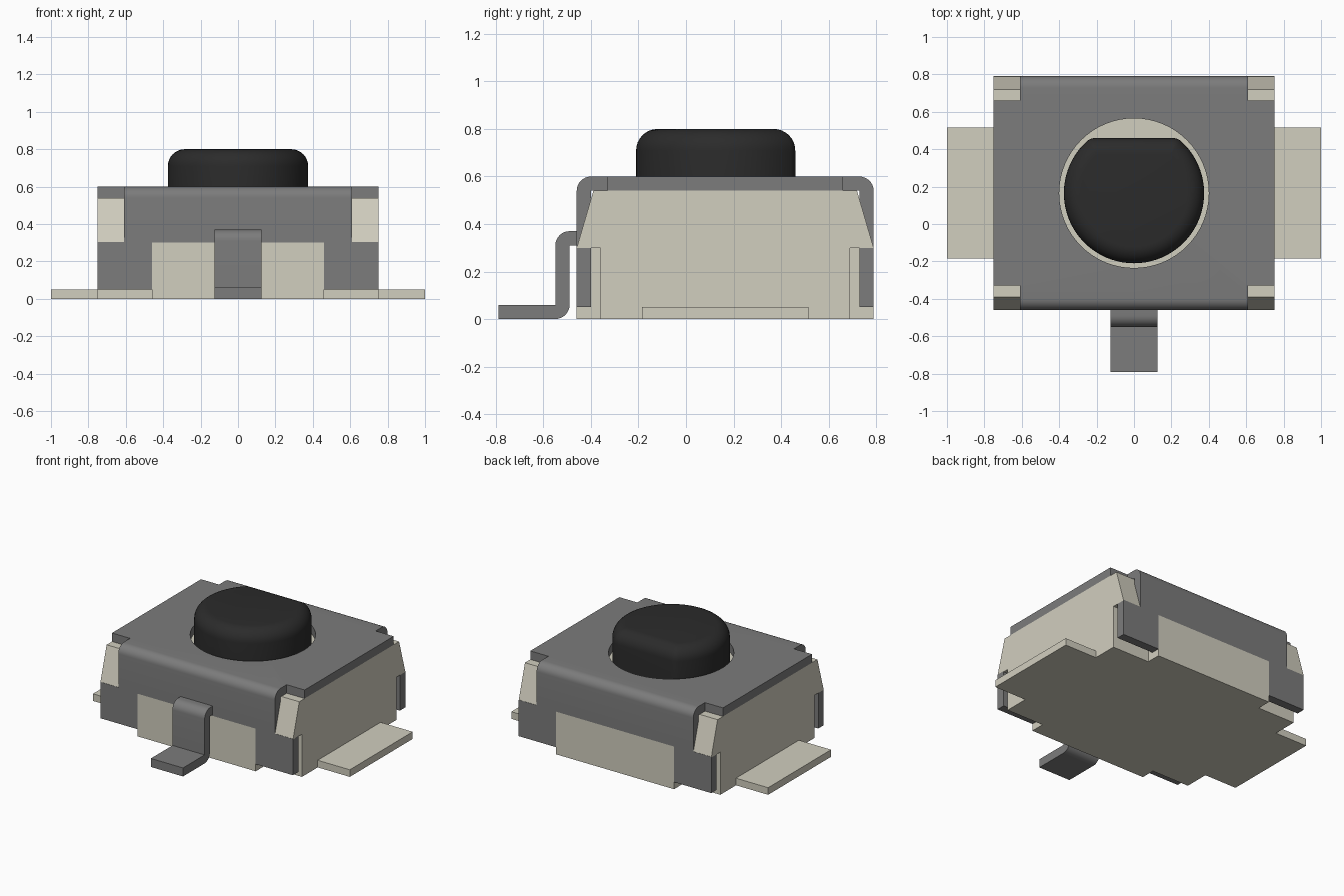
import bpy, bmesh, math
from mathutils import Vector

if "Cube" in bpy.data.objects:
    bpy.data.objects.remove(bpy.data.objects["Cube"], do_unlink=True)

CY = 0.165                      # centre of the switch body in y
FRONT, BACK = -0.46, 0.79


def material(name, rgb):
    m = bpy.data.materials.new(name)
    m.use_nodes = True
    m.diffuse_color = (*rgb, 1)
    m.node_tree.nodes["Principled BSDF"].inputs["Base Color"].default_value = (*rgb, 1)
    return m


cream = material("cream plastic", (0.64, 0.62, 0.52))
steel = material("grey metal", (0.2, 0.2, 0.2))
black = material("black rubber", (0.024, 0.024, 0.024))


def prism(name, outline, lo, hi, axis, mat=None):
    """Extrude a closed outline along x (points are y, z) or z (points are x, y)."""
    bm = bmesh.new()
    place = (lambda a, b: (lo, a, b)) if axis == "x" else (lambda a, b: (a, b, lo))
    face = bm.faces.new([bm.verts.new(place(a, b)) for a, b in outline])
    step = Vector((hi - lo, 0, 0) if axis == "x" else (0, 0, hi - lo))
    new = bmesh.ops.extrude_face_region(bm, geom=[face])["geom"]
    bmesh.ops.translate(bm, vec=step, verts=[v for v in new if isinstance(v, bmesh.types.BMVert)])
    bmesh.ops.recalc_face_normals(bm, faces=bm.faces)
    mesh = bpy.data.meshes.new(name)
    bm.to_mesh(mesh)
    bm.free()
    obj = bpy.data.objects.new(name, mesh)
    bpy.context.collection.objects.link(obj)
    if mat:
        mesh.materials.append(mat)
    return obj


def box(name, x, y, z, mat=None):
    return prism(name, [(x[0], y[0]), (x[1], y[0]), (x[1], y[1]), (x[0], y[1])], *z, "z", mat)


def arc(cx, cy, r, start, end, n=8):
    angles = [math.radians(start + (end - start) * i / n) for i in range(n + 1)]
    return [(cx + r * math.cos(t), cy + r * math.sin(t)) for t in angles]


def activate(obj):
    bpy.ops.object.select_all(action="DESELECT")
    obj.select_set(True)
    bpy.context.view_layer.objects.active = obj


def cut(obj, cutters):
    activate(obj)
    for c in cutters:
        mod = obj.modifiers.new("cut", "BOOLEAN")
        mod.operation, mod.solver, mod.object = "DIFFERENCE", "EXACT", c
        bpy.ops.object.modifier_apply(modifier=mod.name)
        bpy.data.objects.remove(c, do_unlink=True)


def smooth(obj, angle=30):
    activate(obj)
    bpy.ops.object.shade_smooth_by_angle(angle=math.radians(angle))


def corners(x, depth, z):
    """Four boxes that bite into the corners of the body outline."""
    return [box("corner_cutter", sorted((s * x, s * 0.9)), y, z)
            for s in (-1, 1) for y in ((FRONT - 0.1, FRONT + depth), (BACK - depth, BACK + 0.1))]


# Plastic base: tapered above the shoulder, notched for the cover legs
base = prism("base", [(FRONT, 0), (BACK, 0), (BACK, 0.3), (BACK - 0.07, 0.54),
                      (FRONT + 0.07, 0.54), (FRONT, 0.3)], -0.75, 0.75, "x", cream)
cut(base, corners(0.46, 0.10, (-0.1, 0.3)))

# Bent sheet cover with corner cutouts, front and back windows and a round opening
T, R = 0.06, 0.06
profile = ([(FRONT, 0.05)] + arc(FRONT + R, 0.6 - R, R, 180, 90) + arc(BACK - R, 0.6 - R, R, 90, 0)
           + [(BACK, 0.05), (BACK - T, 0.05), (BACK - T, 0.54), (FRONT + T, 0.54), (FRONT + T, 0.05)])
cover = prism("cover", profile, -0.75, 0.75, "x", steel)
window = box("window_cutter", (-0.46, 0.46), (-1, 1), (-0.1, 0.3))
hole = prism("hole_cutter", arc(0, CY, 0.4, 0, 360, 64)[:-1], 0.5, 0.7, "z")
cut(cover, corners(0.61, 0.13, (0.305, 0.8)) + [window, hole])
smooth(cover)

# Round button with one flattened side and a soft top edge
flat, r, fillet = 0.295, 0.375, 0.07
reach = flat - fillet
fx = math.sqrt((r - fillet) ** 2 - reach ** 2)
tilt = math.degrees(math.atan2(reach, fx))
outline = (arc(fx, CY + reach, fillet, tilt, 90, 6) + arc(-fx, CY + reach, fillet, 90, 180 - tilt, 6)
           + arc(0, CY, r, 180 - tilt, 360 + tilt, 60)[1:-1])
button = prism("button", outline, 0.5, 0.8, "z", black)
bm = bmesh.new()
bm.from_mesh(button.data)
rim = [e for e in bm.edges if all(v.co.z > 0.79 for v in e.verts)]
bmesh.ops.bevel(bm, geom=rim, offset=0.09, segments=8, profile=0.5, affect="EDGES")
bm.to_mesh(button.data)
bm.free()
smooth(button)

# Bent ground tab on the front
tab_path = ([(-0.79, 0), (-0.55, 0)] + arc(-0.55, 0.06, 0.06, -90, 0)
            + [(-0.49, 0.31), (FRONT, 0.31), (FRONT, 0.37)]
            + arc(-0.49, 0.31, 0.06, 90, 180) + [(-0.55, 0.06), (-0.79, 0.06)])
smooth(prism("ground_tab", tab_path, -0.125, 0.125, "x", steel))

# Flat side terminals
for side, s in (("left", 1), ("right", -1)):
    box(side + "_terminal", sorted((s * 0.75, s)), (-0.185, 0.515), (0, 0.05), cream)
